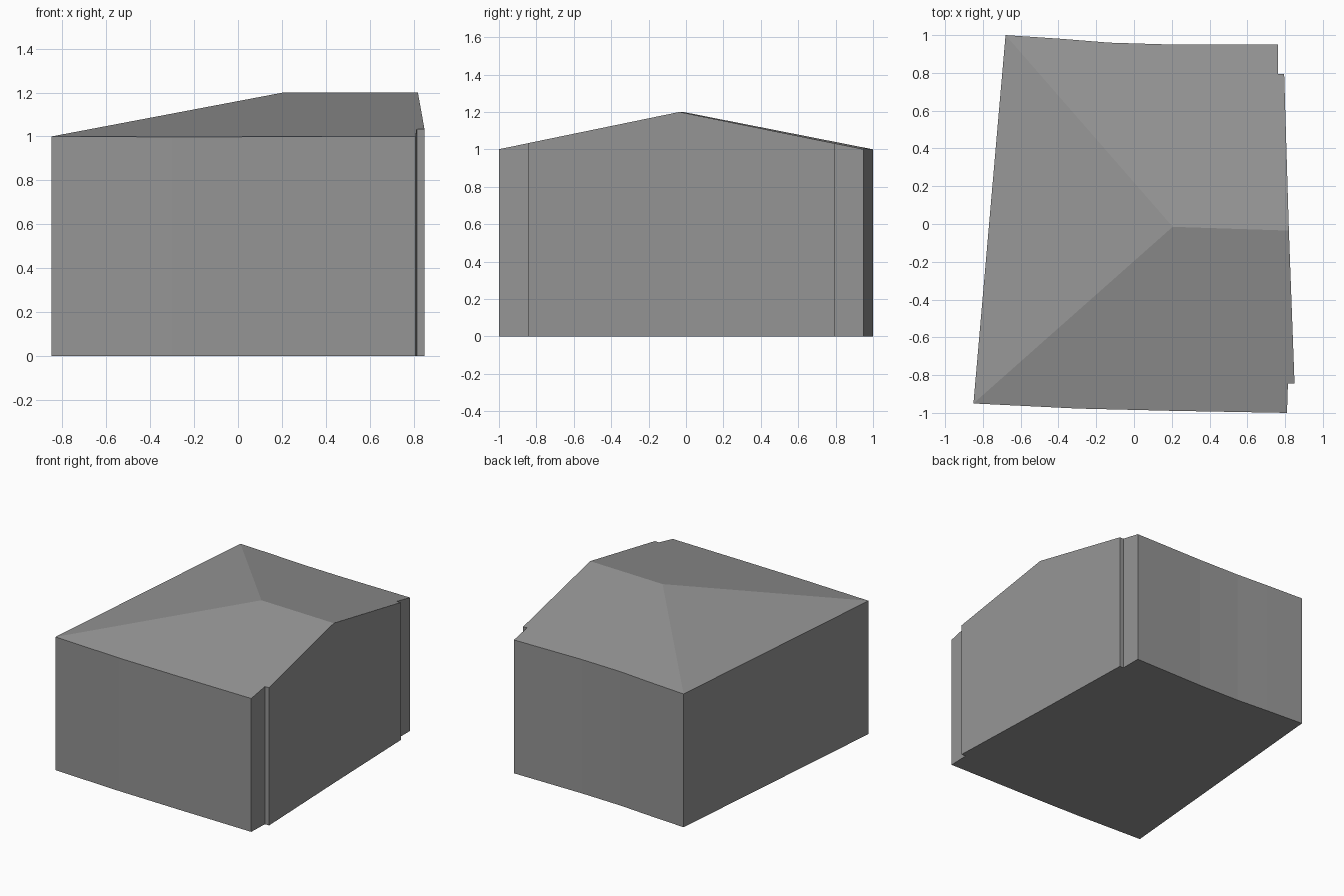
import bpy
import bmesh

if "Cube" in bpy.data.objects:
    bpy.data.objects.remove(bpy.data.objects["Cube"])

# Plan outline: gently bowed front and back walls, stepped gable wall
front = [(-0.85, -0.95), (-0.3, -0.977), (0.2, -0.989), (0.81, -1.0),
         (0.815, -0.845), (0.85, -0.845)]
back = [(0.795, 0.795), (0.763, 0.795), (0.763, 0.95), (0.2, 0.95),
        (-0.13, 0.96), (-0.38, 0.98), (-0.68, 1.0)]
apex, ridge_end = (0.205, -0.015), (0.82, -0.035)
EAVE, RIDGE = 1.0, 1.2


def ridge_offset(x, y):
    """Signed distance in y from the ridge line."""
    slope = (ridge_end[1] - apex[1]) / (ridge_end[0] - apex[0])
    return y - apex[1] - slope * (x - apex[0])


def roof_height(point, corner):
    """Height on the pitch that meets the eave at the given hip corner."""
    return RIDGE - (RIDGE - EAVE) * ridge_offset(*point) / ridge_offset(*corner)


bm = bmesh.new()


def column(point, corner):
    """Bottom and top vertex above one plan point."""
    return (bm.verts.new((*point, 0)),
            bm.verts.new((*point, roof_height(point, corner))))


front_cols = [column(p, front[0]) for p in front]
gable_col = column(ridge_end, front[0])
back_cols = [column(p, back[-1]) for p in back]
ring = front_cols + [gable_col] + back_cols
peak = bm.verts.new((*apex, RIDGE))

# Walls and floor
for a, b in zip(ring, ring[1:] + ring[:1]):
    bm.faces.new((a[0], b[0], b[1], a[1]))
bm.faces.new([c[0] for c in reversed(ring)])

# Two roof pitches and the hip end
bm.faces.new([c[1] for c in front_cols] + [gable_col[1], peak])
bm.faces.new([gable_col[1]] + [c[1] for c in back_cols] + [peak])
bm.faces.new((back_cols[-1][1], front_cols[0][1], peak))
bm.normal_update()

mesh = bpy.data.meshes.new("house_body")
bm.to_mesh(mesh)
bm.free()
house = bpy.data.objects.new("house_body", mesh)
bpy.context.collection.objects.link(house)

# Plain grey finish
grey = bpy.data.materials.new("plain_grey")
grey.use_nodes = True
colour = (0.3, 0.3, 0.3, 1)
grey.diffuse_color = colour
grey.node_tree.nodes["Principled BSDF"].inputs["Base Color"].default_value = colour
mesh.materials.append(grey)
